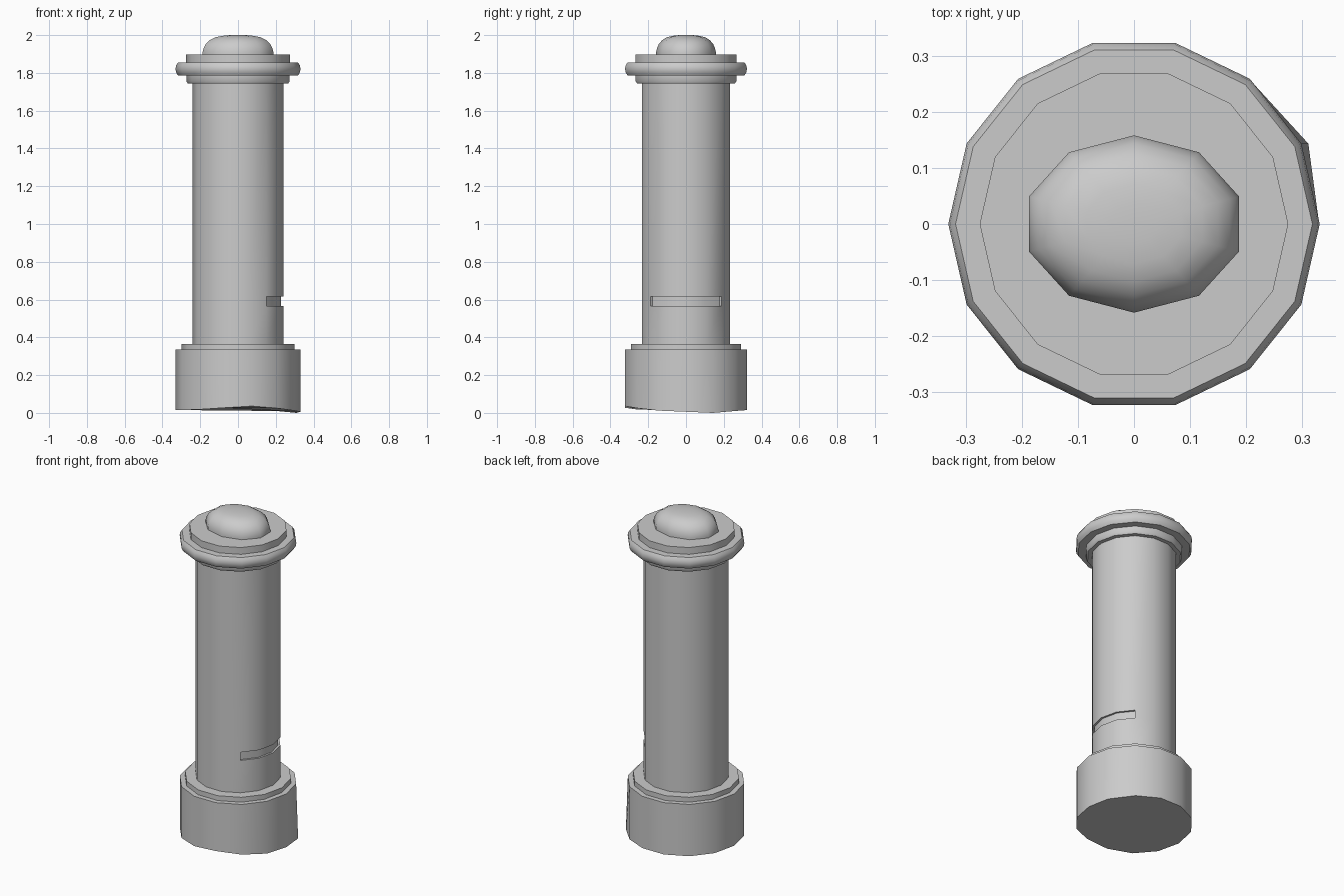
import bpy, bmesh, math
from math import cos, sin, pi

cube = bpy.data.objects.get("Cube")
if cube:
    bpy.data.objects.remove(cube)

SIDES = 14

stone = bpy.data.materials.new("grey_stone")
stone.use_nodes = True
stone.diffuse_color = (0.6, 0.6, 0.6, 1)
stone.node_tree.nodes["Principled BSDF"].inputs["Base Color"].default_value = (0.6, 0.6, 0.6, 1)


def lathe(profile, sides=SIDES, start=0.0, sx=1.0, sy=1.0):
    """Turn a (radius, height) profile into a closed, faceted solid."""
    bm = bmesh.new()
    rings = []
    for r, z in profile:
        rings.append([bm.verts.new((r * sx * cos(start + 2 * pi * k / sides),
                                    r * sy * sin(start + 2 * pi * k / sides), z))
                      for k in range(sides)])
    for low, high in zip(rings, rings[1:]):
        for k in range(sides):
            n = (k + 1) % sides
            bm.faces.new((low[k], low[n], high[n], high[k]))
    bm.faces.new(rings[0][::-1])
    bm.faces.new(rings[-1])
    return bm, rings


def finish(bm, name, angle=35):
    mesh = bpy.data.meshes.new(name)
    bm.to_mesh(mesh)
    bm.free()
    mesh.materials.append(stone)
    obj = bpy.data.objects.new(name, mesh)
    bpy.context.collection.objects.link(obj)
    bpy.ops.object.select_all(action='DESELECT')
    bpy.context.view_layer.objects.active = obj
    obj.select_set(True)
    bpy.ops.object.shade_smooth_by_angle(angle=math.radians(angle))
    return obj


# Base drum with an uneven, worn underside
bm, rings = lathe([(0.33, 0.015), (0.33, 0.335)])
for k, z in {0: 0.006, 1: 0.0, 2: 0.01, -1: 0.012, -2: 0.025,
             -3: 0.036, -4: 0.027, -5: 0.018}.items():
    rings[0][k].co.z = z
rings[0][1].co.x *= 1.045
finish(bm, "base")

# Step on the base
finish(lathe([(0.30, 0.33), (0.30, 0.365)])[0], "base_step")

# Shaft with a shallow slot sunk into its left side
bm, rings = lathe([(0.24, 0.36), (0.24, 0.565), (0.24, 0.615), (0.24, 1.75)])
bm.normal_update()
slot = [f for f in bm.faces
        if 0.57 < f.calc_center_median().z < 0.61 and f.normal.x > 0.7]
sunk = bmesh.ops.extrude_face_region(bm, geom=slot)["geom"]
for v in (g for g in sunk if isinstance(g, bmesh.types.BMVert)):
    v.co.x *= 0.95
    v.co.y *= 0.95
bmesh.ops.delete(bm, geom=[f for f in slot if f.is_valid], context='FACES')
bmesh.ops.recalc_face_normals(bm, faces=bm.faces[:])
finish(bm, "shaft")

# Neck ring, rounded collar and top plate
finish(lathe([(0.265, 1.743), (0.273, 1.755), (0.273, 1.79)])[0], "neck_ring")
finish(lathe([(0.318, 1.787), (0.328, 1.803), (0.331, 1.821),
              (0.328, 1.839), (0.318, 1.855)])[0], "collar")
finish(lathe([(0.275, 1.85), (0.275, 1.897)])[0], "top_plate")

# Oval domed cap
dome = [(1, 1.89), (1, 1.91), (0.97, 1.932), (0.91, 1.953), (0.8, 1.973),
        (0.65, 1.988), (0.45, 1.996), (0.22, 2.0), (0.02, 2.0)]
finish(lathe(dome, 10, pi / 2, 0.197, 0.158)[0], "dome", 60)
